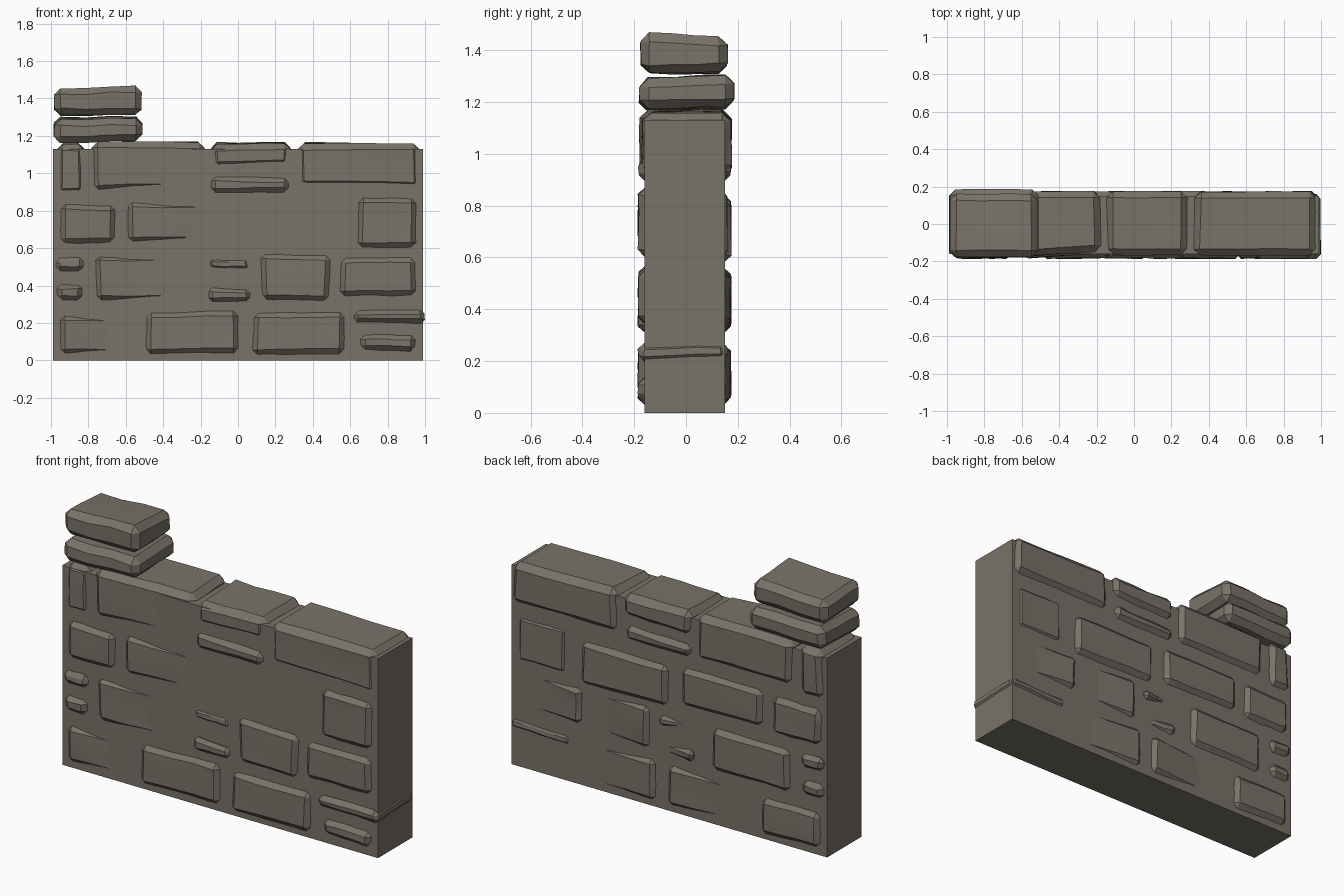
import bpy, bmesh, math, random
from mathutils import Vector

cube = bpy.data.objects.get("Cube")
if cube:
    bpy.data.objects.remove(cube, do_unlink=True)

random.seed(4)

stone_grey = bpy.data.materials.new("stone_grey")
stone_grey.use_nodes = True
colour = (0.19, 0.17, 0.14, 1)
stone_grey.diffuse_color = colour
stone_grey.node_tree.nodes["Principled BSDF"].inputs["Base Color"].default_value = colour

FRONT, BACK = -0.16, 0.15
OUT, SUNK = 0.024, -0.012
# how far a stone stands out of the wall at its low-x and high-x side
RELIEF = {"full": (OUT, OUT), "fade_right": (OUT, SUNK), "fade_left": (SUNK, OUT),
          "slight": (0.008, 0.008), "hidden": (SUNK, SUNK)}


def finish(name, bm):
    mesh = bpy.data.meshes.new(name)
    bm.to_mesh(mesh)
    bm.free()
    obj = bpy.data.objects.new(name, mesh)
    bpy.context.collection.objects.link(obj)
    mesh.materials.append(stone_grey)
    return obj


def stone(name, x, y, z, wobble=0.008, bow=0.0, lean=0.0):
    """Chamfered block; y holds (front, back) at the low-x and at the high-x side."""
    bm = bmesh.new()
    bmesh.ops.create_cube(bm, size=2)
    for v in bm.verts:
        right, back, top = (c > 0 for c in v.co)
        shift = Vector((random.uniform(-1, 1), 0, random.uniform(-1, 1))) * wobble
        v.co = Vector((x[right], y[right][back], z[top])) + shift
    chamfer = min(0.034, 0.32 * (z[1] - z[0]))
    bmesh.ops.bevel(bm, geom=bm.edges[:], offset=chamfer, segments=1,
                    profile=0.5, affect="EDGES")
    # uneven, hand-cut faces
    long_edges = [e for e in bm.edges if e.calc_length() > 0.1]
    bmesh.ops.subdivide_edges(bm, edges=long_edges, cuts=2, use_grid_fill=True)
    mid = sum(x) / 2
    half = (x[1] - x[0]) / 2
    for v in bm.verts:
        v.co.z += bow * math.sin(3 * (v.co.x - mid) / half) + lean * v.co.y
        v.co.y += random.uniform(-1, 1) * 0.003
        v.co.z += random.uniform(-1, 1) * 0.003
    obj = finish(name, bm)
    bpy.ops.object.select_all(action="DESELECT")
    obj.select_set(True)
    bpy.context.view_layer.objects.active = obj
    bpy.ops.object.shade_smooth_by_angle(angle=math.radians(28))
    return obj


# solid mortar core
bm = bmesh.new()
bmesh.ops.create_cube(bm, size=1)
for v in bm.verts:
    v.co = Vector((v.co.x * 1.98, BACK if v.co.y > 0 else FRONT, 1.13 if v.co.z > 0 else 0))
finish("wall_core", bm)

# courses of stones running through the wall: x range, z range, front relief, back relief
courses = {
    "top": [
        (-.97, -.82, .89, 1.16, "slight", "full"),
        (-.78, -.18, .91, 1.165, "fade_right", "full"),
        (-.14, .28, 1.03, 1.16, "slight", "full"),
        (-.14, .27, .90, .98, "full", "full"),
        (.32, .98, .92, 1.16, "slight", "full")],
    "upper": [
        (-.96, -.65, .62, .84, "full", "full"),
        (-.60, -.07, .62, .85, "fade_right", "full"),
        (0, .55, .58, .83, "hidden", "full"),
        (.63, .96, .59, .87, "full", "slight")],
    "middle": [
        (-.97, -.83, .48, .55, "full", "full"),
        (-.97, -.83, .32, .41, "full", "full"),
        (-.77, -.27, .31, .56, "fade_right", "full"),
        (-.16, .06, .48, .54, "slight", "fade_left"),
        (-.16, .06, .32, .38, "full", "fade_right"),
        (.12, .50, .31, .57, "full", "fade_right"),
        (.54, .96, .33, .56, "full", "fade_right")],
    "bottom": [
        (-.96, -.57, .03, .25, "fade_right", "full"),
        (-.50, .01, .03, .27, "full", "fade_left"),
        (.07, .58, .02, .27, "full", "fade_right"),
        (.62, .995, .20, .27, "full", "slight"),
        (.64, .96, .04, .15, "full", "hidden")],
}
for course, stones in courses.items():
    for i, (x0, x1, z0, z1, front, back) in enumerate(stones):
        sides = [(FRONT - f, BACK + b) for f, b in zip(RELIEF[front], RELIEF[back])]
        stone(f"{course}_course_stone_{i + 1}", (x0, x1), sides, (z0, z1))

# two loose stones stacked on the right end
stone("lower_stacked_stone", (-.985, -.51), [(-.18, .185)] * 2, (1.175, 1.295), bow=0.006, lean=0.04)
stone("upper_stacked_stone", (-.985, -.51), [(-.175, .16)] * 2, (1.31, 1.455), bow=0.006, lean=-0.02)
